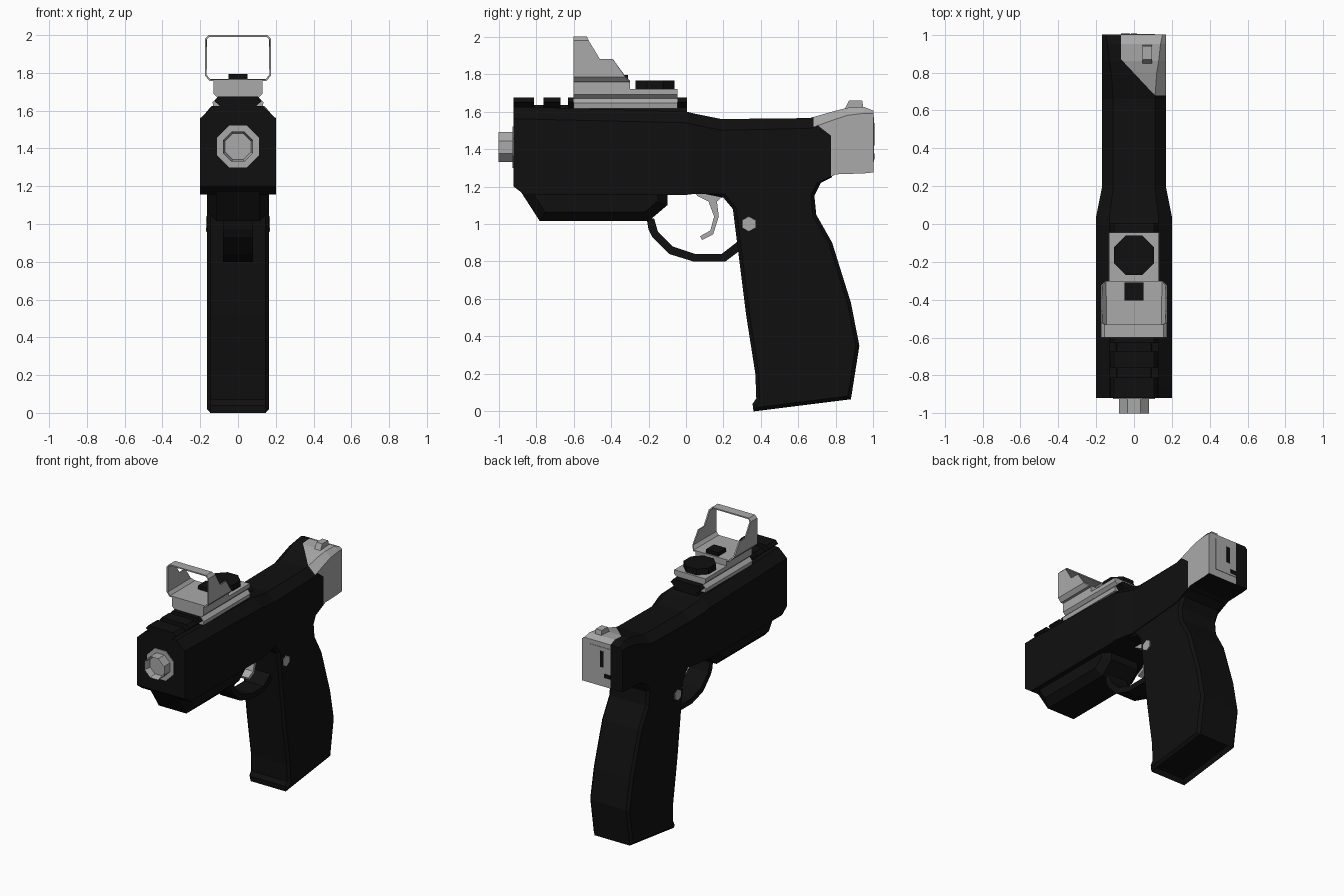
import bpy, bmesh, math
from mathutils import Matrix, Vector

if "Cube" in bpy.data.objects:
    bpy.data.objects.remove(bpy.data.objects["Cube"])


def material(name, v):
    m = bpy.data.materials.new(name)
    m.diffuse_color = (v, v, v, 1)
    m.use_nodes = True
    m.node_tree.nodes["Principled BSDF"].inputs["Base Color"].default_value = m.diffuse_color
    return m


BLACK = material("matte black", 0.005)
GREY = material("light grey", 0.4)


def finish(name, bm, *mats):
    bmesh.ops.recalc_face_normals(bm, faces=bm.faces[:])
    mesh = bpy.data.meshes.new(name)
    bm.to_mesh(mesh)
    bm.free()
    for m in mats:
        mesh.materials.append(m)
    ob = bpy.data.objects.new(name, mesh)
    bpy.context.collection.objects.link(ob)
    return ob


def prism_bm(profile, x0, x1, chamfer=0):
    """Extrude a (y, z) side profile from x0 to x1, chamfering both rims."""
    bm = bmesh.new()
    a = [bm.verts.new((x0, y, z)) for y, z in profile]
    b = [bm.verts.new((x1, y, z)) for y, z in profile]
    n = len(a)
    caps = [bm.faces.new(a), bm.faces.new(b[::-1])]
    for i in range(n):
        bm.faces.new((a[i], b[i], b[(i + 1) % n], a[(i + 1) % n]))
    bmesh.ops.recalc_face_normals(bm, faces=bm.faces[:])
    if chamfer:
        edges = list({e for f in caps for e in f.edges})
        bmesh.ops.bevel(bm, geom=edges, offset=chamfer, segments=1,
                        affect='EDGES', clamp_overlap=True)
    return bm


def prism(name, profile, x0, x1, mat, chamfer=0):
    return finish(name, prism_bm(profile, x0, x1, chamfer), mat)


def box(name, x0, x1, y0, y1, z0, z1, mat):
    return prism(name, [(y0, z0), (y1, z0), (y1, z1), (y0, z1)], x0, x1, mat)


def disc_bm(centre, radius, depth, axis, sides, radius2=None):
    """Polygonal cylinder with flats facing the axes."""
    bm = bmesh.new()
    rot = Vector((0, 0, 1)).rotation_difference(Vector(axis)).to_matrix().to_4x4()
    mat = Matrix.Translation(centre) @ rot @ Matrix.Rotation(math.pi / sides, 4, 'Z')
    bmesh.ops.create_cone(bm, cap_ends=True, segments=sides, radius1=radius,
                          radius2=radius2 or radius, depth=depth, matrix=mat)
    return bm


# Slide: lofted sections (y, half width, bottom, shoulder, top, top half width)
stations = [
    (-0.92, 0.20, 1.20, 1.56, 1.625, 0.13),
    (-0.86, 0.20, 1.155, 1.56, 1.625, 0.13),
    (0.0, 0.20, 1.155, 1.54, 1.60, 0.13),
    (0.04, 0.20, 1.16, 1.53, 1.59, 0.13),
    (0.19, 0.17, 1.16, 1.50, 1.56, 0.11),
    (0.66, 0.17, 1.20, 1.51, 1.565, 0.11),
    (0.80, 0.17, 1.265, 1.56, 1.605, 0.12),
    (0.86, 0.17, 1.267, 1.58, 1.62, 0.13),
    (0.95, 0.17, 1.27, 1.59, 1.625, 0.14),
    (1.0, 0.17, 1.275, 1.59, 1.605, 0.15),
]
bm = bmesh.new()
rings = []
for y, w, zb, zs, zt, tw in stations:
    half = [(w, zb), (w, zs), (tw, zt)]
    pts = half + [(-x, z) for x, z in reversed(half)]
    rings.append([bm.verts.new((x, y, z)) for x, z in pts])
for r, s in zip(rings, rings[1:]):
    for i in range(6):
        j = (i + 1) % 6
        bm.faces.new((r[i], r[j], s[j], s[i]))
bm.faces.new(rings[0])
bm.faces.new(rings[-1][::-1])
bmesh.ops.recalc_face_normals(bm, faces=bm.faces[:])

# Bare grey patch on the right rear corner of the slide
side_n = Vector((0, 1, 1.28))
diag_n = Vector((0.16, 0.15, 0))
side_p, diag_p = Vector((0, 0.66, 1.56)), Vector((-0.04, 0.84, 0))
for co, no in ((side_p, side_n), (diag_p, diag_n),
               (Vector((0, 0.775, 0)), Vector((0, 1, 0))),
               (Vector((0, 0.68, 0)), Vector((0, 1, 0))),
               (Vector((-0.07, 0, 0)), Vector((1, 0, 0)))):
    faces = [f for f in bm.faces if max(v.co.y for v in f.verts) > 0.6]
    geom = faces + list({e for f in faces for e in f.edges}) \
        + list({v for f in faces for v in f.verts})
    bmesh.ops.bisect_plane(bm, geom=geom, plane_co=co, plane_no=no)
for f in bm.faces:
    c, n = f.calc_center_median(), f.normal
    if n.y > 0.8:
        grey = c.x > -0.07
    elif n.z > 0.4:
        grey = c.x > -0.07 and c.y > 0.68 and (c - diag_p).dot(diag_n) > 0
    else:
        grey = n.x > 0.5 and (c.y > 0.775 or (c.y > 0.66 and (c - side_p).dot(side_n) > 0))
    f.material_index = int(grey)
finish("slide", bm, BLACK, GREY)

# Rear plate details and rear sight
box("rear_plate", -0.07, 0.11, 1.0, 1.003, 1.33, 1.57, GREY)
box("rear_slot", -0.015, 0.015, 1.0, 1.006, 1.42, 1.54, BLACK)
box("rear_notch", -0.07, -0.02, 1.0, 1.006, 1.345, 1.375, BLACK)
prism("rear_sight", [(0.84, 1.6), (0.95, 1.6), (0.94, 1.66), (0.87, 1.66)],
      0.045, 0.095, GREY)

# Lower frame under the slide
prism("dust_cover", [(-0.90, 1.25), (-0.88, 1.17), (-0.78, 1.015), (-0.2, 1.015),
                     (-0.1, 1.1), (-0.1, 1.25)], -0.165, 0.165, BLACK, 0.05)

# Grip with chamfered rims and a hollow underside
grip = [(0.05, 1.28), (0.05, 1.17), (0.2, 1.14), (0.25, 1.08), (0.32, 0.52),
        (0.37, 0.2), (0.375, 0.07), (0.355, 0.04), (0.36, 0.0), (0.88, 0.065),
        (0.925, 0.35), (0.88, 0.58), (0.78, 0.9), (0.695, 1.05), (0.685, 1.15),
        (0.72, 1.22), (0.78, 1.25), (0.78, 1.28)]
bm = prism_bm(grip, -0.165, 0.165, 0.036)
base = max((f for f in bm.faces if f.normal.z < -0.9
            and f.calc_center_median().z < 0.1), key=lambda f: f.calc_area())
bmesh.ops.inset_region(bm, faces=[base], thickness=0.03)
bmesh.ops.translate(bm, verts=base.verts[:], vec=(0, 0, 0.03))
finish("grip", bm, BLACK)

# Trigger guard and trigger
prism("trigger_guard", [(-0.21, 1.03), (-0.2, 0.97), (-0.18, 0.93), (-0.09, 0.84),
                        (0.04, 0.80), (0.21, 0.80), (0.29, 0.86), (0.28, 0.91),
                        (0.19, 0.84), (0.05, 0.84), (-0.07, 0.88), (-0.15, 0.96),
                        (-0.17, 1.03)], -0.08, 0.08, BLACK)
prism("trigger", [(0.03, 1.19), (0.06, 1.15), (0.12, 1.12), (0.15, 1.04),
                  (0.13, 0.965), (0.075, 0.935), (0.085, 0.915), (0.145, 0.945),
                  (0.175, 1.04), (0.165, 1.12), (0.2, 1.15), (0.2, 1.19)],
      -0.035, 0.035, GREY)

# Hexagonal buttons on both sides of the grip
for side, label in ((1, "right"), (-1, "left")):
    bm = disc_bm((side * 0.152, 0.335, 1.0), 0.05, 0.036, (side, 0, 0), 6, 0.04)
    finish(label + "_button", bm, GREY)

# Muzzle collar and hollow barrel
finish("muzzle_collar", disc_bm((0, -0.92, 1.41), 0.12, 0.01, (0, 1, 0), 8), GREY)
bm = disc_bm((0, -0.95, 1.41), 0.087, 0.1, (0, 1, 0), 8)
mouth = min(bm.faces, key=lambda f: f.calc_center_median().y)
bmesh.ops.inset_region(bm, faces=[mouth], thickness=0.013)
bmesh.ops.translate(bm, verts=mouth.verts[:], vec=(0, 0.05, 0))
finish("barrel", bm, GREY)


def section(name, pts, y0, y1, mat):
    """Extrude a mirrored (x, z) half section along y."""
    bm = bmesh.new()
    pts = pts + [(-x, z) for x, z in reversed(pts)]
    a = bm.faces.new([bm.verts.new((x, y0, z)) for x, z in pts])
    ext = bmesh.ops.extrude_face_region(bm, geom=[a])
    bmesh.ops.translate(bm, vec=(0, y1 - y0, 0),
                        verts=[v for v in ext["geom"] if isinstance(v, bmesh.types.BMVert)])
    return finish(name, bm, mat)


# Accessory rail: base strip plus raised teeth
section("rail_base", [(0.10, 1.60), (0.09, 1.635)], -0.92, 0.005, BLACK)
for i, (y0, y1) in enumerate(((-0.92, -0.81), (-0.76, -0.67), (-0.63, -0.5), (-0.1, 0.005))):
    section("rail_tooth_%d" % (i + 1),
            [(0.09, 1.62), (0.125, 1.65), (0.105, 1.675)], y0, y1, BLACK)

# Optic mount and body
section("optic_mount", [(0.13, 1.615), (0.135, 1.645), (0.11, 1.67), (0.13, 1.69),
                        (0.13, 1.72)], -0.6, -0.045, GREY)
section("optic_body", [(0.13, 1.71), (0.13, 1.757)], -0.6, -0.3, GREY)

# Optic hood: open frame with a stepped rear edge (x, z, rear y)
half = [(0.15, 1.757, -0.30), (0.175, 1.785, -0.325), (0.175, 1.88, -0.39),
        (0.175, 1.881, -0.46), (0.175, 1.98, -0.52), (0.155, 2.0, -0.53)]
outline = half + [(-x, z, y) for x, z, y in reversed(half)]
bm = bmesh.new()
front = [bm.verts.new((x, -0.6, z)) for x, z, y in outline]
back = [bm.verts.new((x, y, z)) for x, z, y in outline]
for i in range(len(outline)):
    j = (i + 1) % len(outline)
    bm.faces.new((front[i], front[j], back[j], back[i]))
hood = finish("optic_hood", bm, GREY)
wall = hood.modifiers.new("wall", 'SOLIDIFY')
wall.thickness = 0.01
wall.offset = -1

# Black emitter and adjustment knob
box("optic_emitter", -0.05, 0.05, -0.405, -0.31, 1.755, 1.795, BLACK)
finish("optic_knob", disc_bm((0, -0.165, 1.74), 0.113, 0.05, (0, 0, 1), 8), BLACK)
